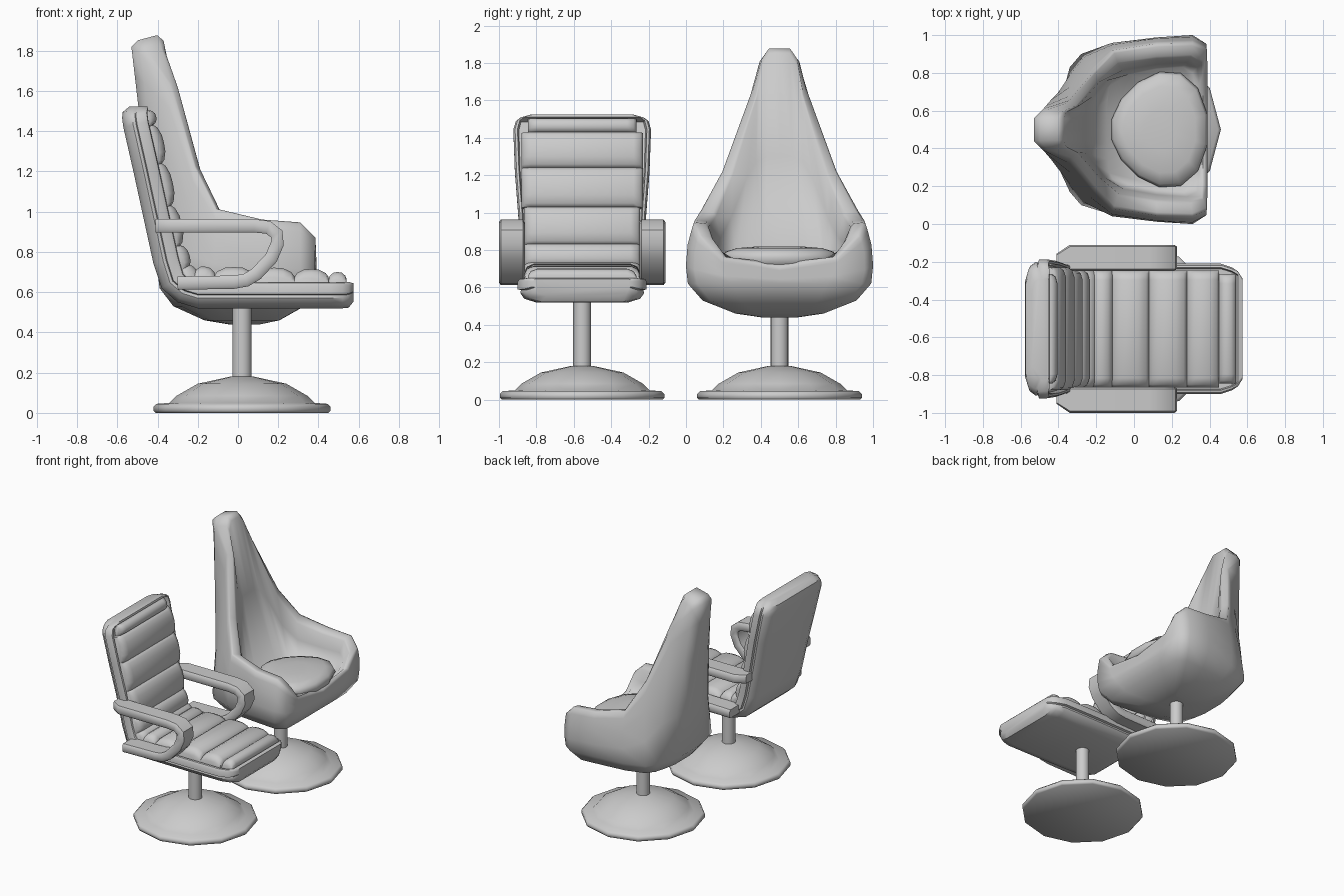
import bpy, bmesh
from math import sin, cos, pi, radians
from mathutils import Vector as V


def loft(name, rings, angle=40):
    """Skin a list of equal closed rings and cap both ends."""
    bm = bmesh.new()
    vs = [[bm.verts.new(p) for p in r] for r in rings]
    n = len(rings[0])
    for a, b in zip(vs, vs[1:]):
        for i in range(n):
            j = (i + 1) % n
            bm.faces.new((a[i], a[j], b[j], b[i]))
    bm.faces.new(vs[0])
    bm.faces.new(vs[-1])
    bmesh.ops.recalc_face_normals(bm, faces=bm.faces)
    me = bpy.data.meshes.new(name)
    bm.to_mesh(me)
    bm.free()
    ob = bpy.data.objects.new(name, me)
    bpy.context.collection.objects.link(ob)
    bpy.ops.object.select_all(action='DESELECT')
    ob.select_set(True)
    bpy.context.view_layer.objects.active = ob
    bpy.ops.object.shade_smooth_by_angle(angle=radians(angle))
    return ob


def lathe(name, cx, cy, profile, n=12):
    return loft(name, [[(cx + r * cos(2 * pi * i / n), cy + r * sin(2 * pi * i / n), z)
                        for i in range(n)] for r, z in profile], 60)


def normals(path):
    """Left-hand normals of an xz path."""
    out = []
    for i in range(len(path)):
        a, b = path[max(i - 1, 0)], path[min(i + 1, len(path) - 1)]
        d = V((b[0] - a[0], b[1] - a[1])).normalized()
        out.append(V((-d.y, d.x)))
    return out


YA, YB, CX = -0.555, 0.5, 0.02

# Pedestals: domed foot and column
for tag, y, top in (("padded", YA, 0.56), ("bucket", YB, 0.5)):
    lathe(tag + "_foot", CX, y, [(0.43, 0), (0.44, 0.01), (0.44, 0.03), (0.425, 0.045),
                                 (0.36, 0.05), (0.325, 0.085), (0.22, 0.145), (0.06, 0.18)])
    lathe(tag + "_column", CX, y, [(0.048, 0.15), (0.048, top)], 16)

# Padded chair: L-shaped shell swept from the top of the back to the seat front
path = [(-0.56, 1.522, 0.275), (-0.574, 1.495, 0.33), (-0.576, 1.465, 0.355), (-0.57, 1.42, 0.368),
        (-0.52, 1.2, 0.36), (-0.47, 0.97, 0.342), (-0.42, 0.74, 0.337), (-0.38, 0.62, 0.337),
        (-0.3, 0.55, 0.337), (-0.2, 0.52, 0.337), (0.2, 0.52, 0.345), (0.46, 0.52, 0.345),
        (0.52, 0.52, 0.325), (0.55, 0.523, 0.305), (0.575, 0.535, 0.265)]
nrm = normals(path)
nrm[0] = V((1, 0.02))
nrm[1] = V((0.99, 0.12))
nrm[2:4] = [nrm[4]] * 2
nrm[-3:] = [V((0, 1))] * 3
half = [(0.72, 0), (0.9, 0.02), (0.96, 0.05), (0.95, 0.065), (1, 0.07), (1, 0.11),
        (0.975, 0.125), (0.94, 0.128), (0.92, 0.095)]
section = half + [(-w, t) for w, t in reversed(half)]
last = len(path) - 1
rings = []
for i, ((x, z, hw), n) in enumerate(zip(path, nrm)):
    ring = []
    for w, t in section:
        if i in (0, 1, last - 1, last) and abs(w) == 0.92:
            t = 0.128                               # rim runs across the ends
        if i in (0, last):
            t = 0.065 + (t - 0.065) * 0.7
        ring.append((x + n.x * t, YA + w * hw, z + n.y * t))
    rings.append(ring)
loft("padded_shell", rings)

# Channelled pads along the inside of the shell
chain = [(-0.483, 1.495), (-0.467, 1.42), (-0.425, 1.23), (-0.379, 1.02), (-0.335, 0.82),
         (-0.30, 0.70), (-0.23, 0.63), (-0.12, 0.615), (0.08, 0.615), (0.28, 0.615),
         (0.45, 0.615), (0.54, 0.615)]
for k, (a, b) in enumerate(zip(chain, chain[1:])):
    a, b = V(a), V(b)
    d = b - a
    n = V((-d.y, d.x)).normalized()
    h = (0.07, 0.08, 0.08, 0.08, 0.08, 0.075, 0.105, 0.11, 0.107, 0.1, 0.085)[k]
    prof = [(0, -0.02), (0.0, 0.6), (0.08, 0.8), (0.28, 0.97), (0.5, 1), (0.72, 0.97),
            (0.92, 0.8), (1.0, 0.6), (1, -0.02)]
    hw = 0.325 if 0 < k < 3 else (0.29 if k in (0, 10) else 0.31)
    rings = []
    for y, s in ((-hw, 0.55), (-hw + 0.015, 0.85), (-hw + 0.05, 1), (hw - 0.05, 1),
                 (hw - 0.015, 0.85), (hw, 0.55)):
        pts = [a + d * u + n * (h * v * s) for u, v in prof]
        rings.append([(p.x, YA + y, p.y) for p in pts])
    loft("pad_%d" % (k + 1), rings, 50)

# Looped armrests
arm = [(-0.41, 0.93), (-0.34, 0.93), (0.08, 0.93), (0.15, 0.922), (0.192, 0.89), (0.195, 0.84),
       (0.165, 0.77), (0.09, 0.69), (0.04, 0.66), (-0.02, 0.65), (-0.3, 0.645)]
arm_section = [(-1, -0.6), (-0.85, -1), (0.85, -1), (1, -0.6), (1, 0.6), (0.85, 1),
               (-0.85, 1), (-1, 0.6)]
for side, tag in ((-1, "right"), (1, "left")):
    rings = []
    for i, (p, n) in enumerate(zip(arm, normals(arm))):
        w = 0.045 if i == 0 else 0.069
        rings.append([(p[0] + n.x * 0.033 * v, YA + side * (0.376 - 0.069 + w) + u * w,
                       p[1] + n.y * 0.033 * v) for u, v in arm_section])
    loft("armrest_" + tag, rings, 42)

# Bucket chair: stations from back centre round to front centre
# base x,y | outer rim x,y,z | inner rim x,y,z | floor x,y
stations = [
    (-0.39, 0.00, -0.53, 0.00, 1.82, -0.37, 0.00, 1.85, -0.15, 0.00),
    (-0.39, 0.11, -0.53, 0.06, 1.82, -0.37, 0.055, 1.85, -0.145, 0.08),
    (-0.37, 0.22, -0.48, 0.11, 1.78, -0.36, 0.09, 1.79, -0.14, 0.16),
    (-0.34, 0.33, -0.34, 0.155, 1.63, -0.30, 0.12, 1.62, -0.13, 0.23),
    (-0.28, 0.40, -0.215, 0.305, 1.22, -0.185, 0.25, 1.20, -0.11, 0.265),
    (-0.12, 0.45, -0.11, 0.42, 1.01, -0.08, 0.34, 0.98, -0.03, 0.29),
    (0.12, 0.475, 0.12, 0.455, 0.955, 0.12, 0.37, 0.935, 0.12, 0.32),
    (0.31, 0.49, 0.31, 0.46, 0.94, 0.30, 0.38, 0.925, 0.26, 0.33),
    (0.38, 0.44, 0.385, 0.43, 0.87, 0.36, 0.355, 0.855, 0.31, 0.30),
    (0.385, 0.25, 0.39, 0.31, 0.75, 0.36, 0.28, 0.75, 0.33, 0.20),
    (0.385, 0.00, 0.39, 0.00, 0.70, 0.36, 0.00, 0.72, 0.345, 0.00)]


def loop(f):
    """Apply f to each station and mirror into a full ring."""
    h = [f(V((s[0], s[1], 0.62)), V(s[2:5]), V(s[5:8]), V((s[8], s[9], 0.75))) for s in stations]
    ring = h + [V((p.x, -p.y, p.z)) for p in reversed(h[1:-1])]
    return [(p.x, p.y + YB, p.z) for p in ring]


def under(s, z):
    return loop(lambda b, o, i, f: V((0.04 + (b.x - 0.04) * s, b.y * s, z)))


def wall(t):
    def f(b, o, i, fl):
        p = b.lerp(o, t)
        p.y *= 1 + 0.05 * sin(pi * t)
        return p
    return loop(f)


def crown(t, lift):
    """Rounded rim between the outer and inner edges."""
    def f(b, o, i, fl):
        p = o.lerp(i, t)
        p.z += lift * (2.6 if o.z > 1.7 else 1)
        return p
    return loop(f)


loft("bucket_shell", [under(0.2, 0.44), under(0.48, 0.46), under(0.84, 0.53), wall(0), wall(0.3),
                      wall(0.65), wall(0.88), wall(1), crown(0.2, 0.01), crown(0.8, 0.013),
                      crown(1, 0),
                      loop(lambda b, o, i, f: i.lerp(f, 0.5)), loop(lambda b, o, i, f: f)], 85)

# Egg-shaped seat cushion
egg = [(0.26 * cos(a), 0.305 * sin(a) * (1 + 0.2 * cos(a)))
       for a in (2 * pi * (i + 0.5) / 14 for i in range(14))]
loft("bucket_cushion", [[(0.135 + x * s, YB + y * s, z) for x, y in egg] for s, z in
                        ((0.85, 0.70), (0.96, 0.725), (1, 0.76), (0.95, 0.79), (0.75, 0.81),
                         (0.35, 0.82))], 60)
